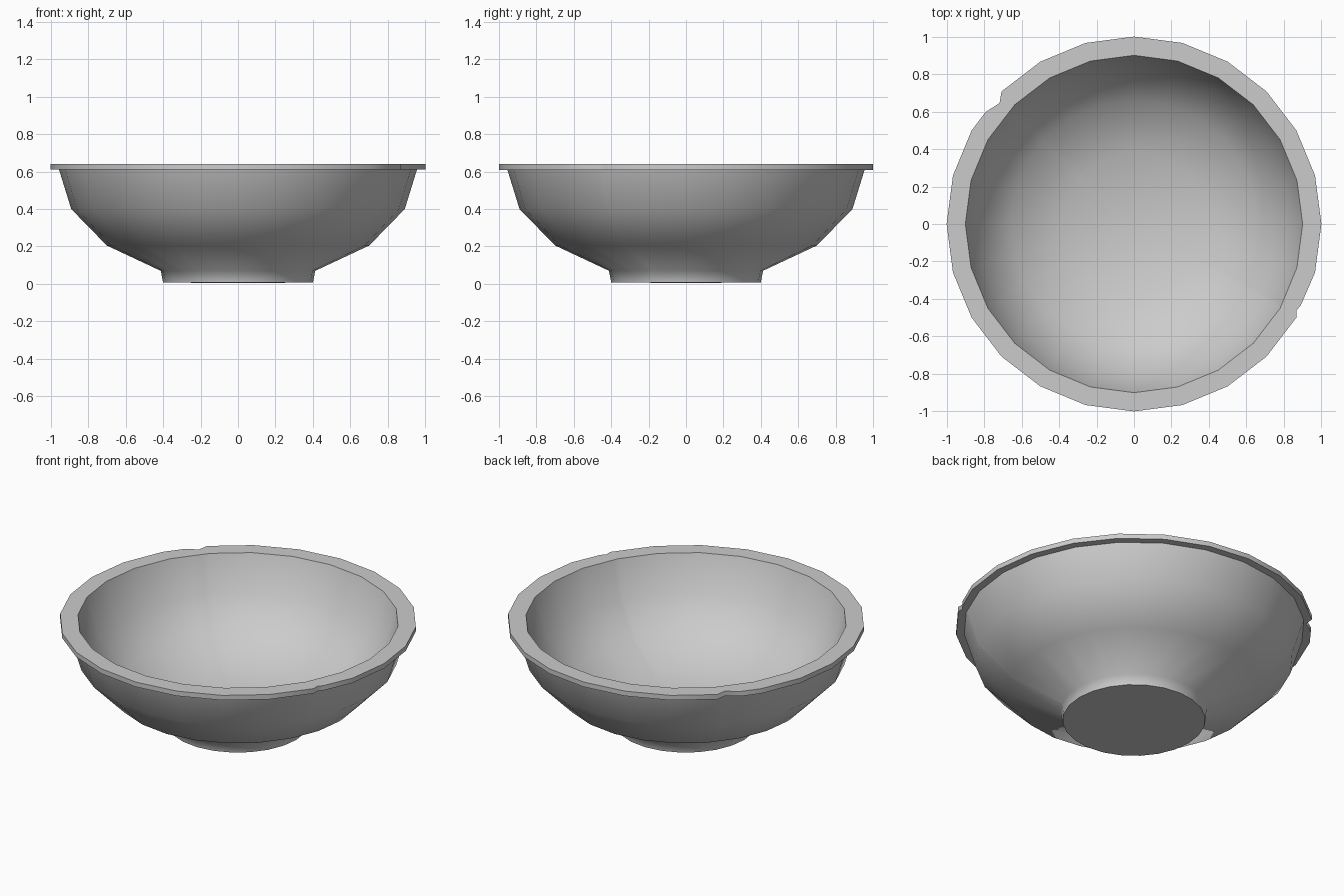
import bpy, bmesh, math

if "Cube" in bpy.data.objects:
    bpy.data.objects.remove(bpy.data.objects["Cube"])

# Closed profile (radius, height): base centre, foot, outer wall, rim lip, inner wall, inner floor
PROFILE = [
    (0.0, 0.004), (0.40, 0.008), (0.412, 0.07), (0.70, 0.205), (0.89, 0.40),
    (0.955, 0.61), (1.0, 0.61), (1.0, 0.64),
    (0.90, 0.64), (0.83, 0.42), (0.66, 0.235), (0.38, 0.115), (0.0, 0.09),
]
SIDES = 24
STEP = 360 / SIDES

# Small chips in the lip: angle in degrees -> lip radius
CHIPS = {138: 0.965, 143: 0.992, -28: 0.982, -26: 0.99}
angles = sorted({i * STEP for i in range(SIDES)} | {a % 360 for a in CHIPS})
chip_radius = {a % 360: r for a, r in CHIPS.items()}


def flat_side(angle):
    """Scale that keeps an extra spoke on the straight side of the polygon."""
    off = (angle % STEP) - STEP / 2
    return math.cos(math.radians(STEP / 2)) / math.cos(math.radians(off))


bm = bmesh.new()
rings = []
for r, z in PROFILE:
    if r == 0:
        rings.append([bm.verts.new((0, 0, z))])
        continue
    ring = []
    for a in angles:
        rad = r * flat_side(a)
        if r == 1.0 and a in chip_radius:
            rad = chip_radius[a]
        t = math.radians(a)
        ring.append(bm.verts.new((rad * math.cos(t), rad * math.sin(t), z)))
    rings.append(ring)

# Skin neighbouring rings, with fans at the two centres
n = len(angles)
for lo, hi in zip(rings, rings[1:]):
    for i in range(n):
        j = (i + 1) % n
        if len(lo) == 1:
            bm.faces.new((lo[0], hi[j], hi[i]))
        elif len(hi) == 1:
            bm.faces.new((lo[i], lo[j], hi[0]))
        else:
            bm.faces.new((lo[i], lo[j], hi[j], hi[i]))
bmesh.ops.recalc_face_normals(bm, faces=bm.faces)

mesh = bpy.data.meshes.new("bowl")
bm.to_mesh(mesh)
bm.free()
bowl = bpy.data.objects.new("bowl", mesh)
bpy.context.collection.objects.link(bowl)

# Smooth walls, crisp rim and base edges
bpy.context.view_layer.objects.active = bowl
bowl.select_set(True)
bpy.ops.object.shade_smooth_by_angle(angle=math.radians(60))
